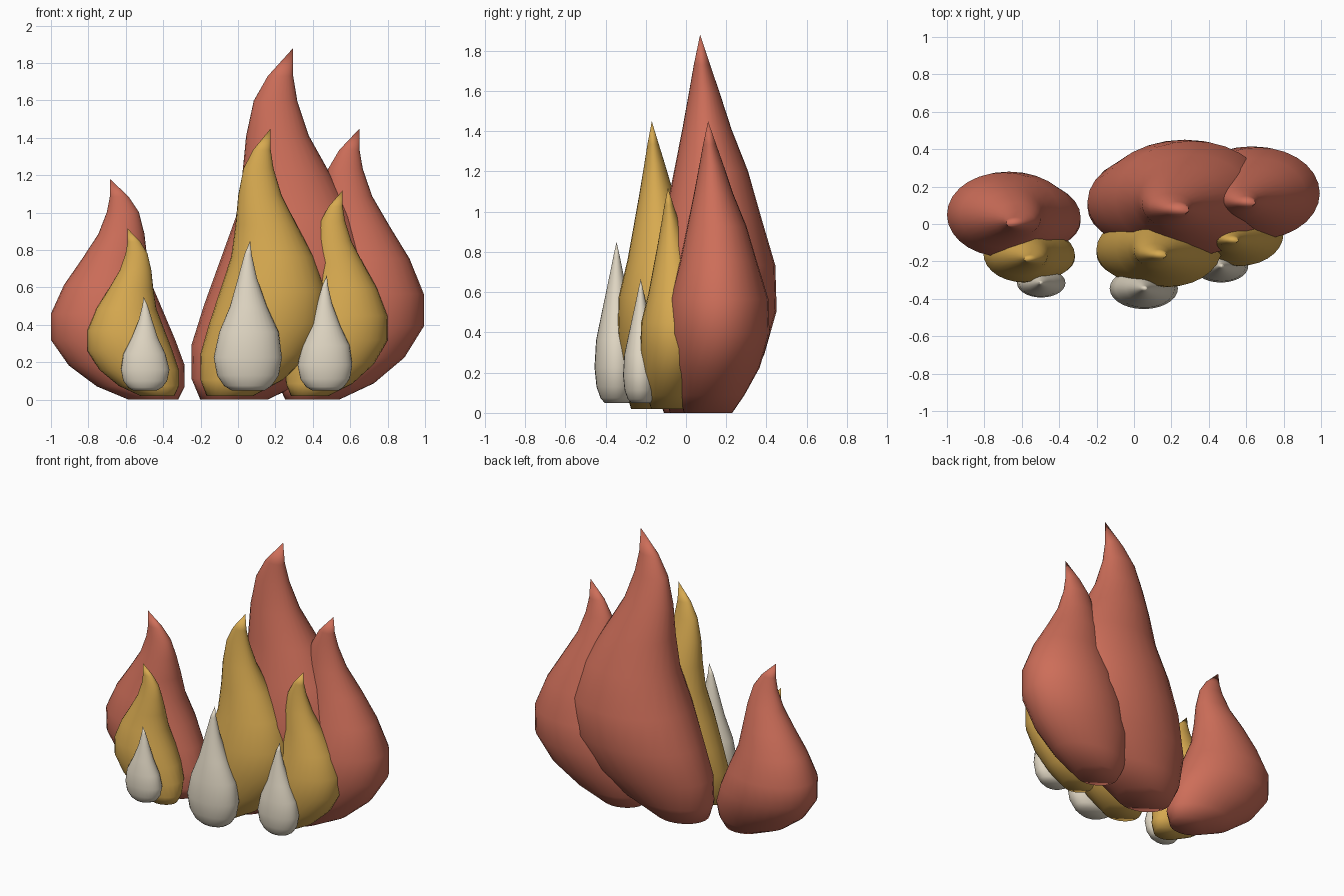
import bpy, bmesh, math

if "Cube" in bpy.data.objects:
    bpy.data.objects.remove(bpy.data.objects["Cube"])

SEGMENTS = 28

# Flame rings: height fraction, inner edge, belly edge, half depth, depth offset (relative to the tip)
FLAME = [
    (0.00, -0.365, -0.100, 0.110, 0.000), (0.06, -0.400, 0.070, 0.150, 0.015),
    (0.155, -0.400, 0.220, 0.200, 0.035), (0.27, -0.350, 0.315, 0.230, 0.050),
    (0.39, -0.290, 0.315, 0.225, 0.050), (0.52, -0.225, 0.245, 0.175, 0.047),
    (0.64, -0.200, 0.147, 0.135, 0.040), (0.75, -0.185, 0.062, 0.090, 0.025),
    (0.85, -0.155, 0.016, 0.055, 0.015), (0.92, -0.100, 0.000, 0.030, 0.007),
]
# Slim teardrop core rings
CORE = [
    (0.00, -0.100, 0.080, 0.060, 0), (0.03, -0.140, 0.115, 0.080, 0),
    (0.10, -0.177, 0.153, 0.100, 0), (0.22, -0.195, 0.170, 0.110, 0),
    (0.39, -0.165, 0.152, 0.102, 0), (0.56, -0.108, 0.090, 0.074, 0),
    (0.75, -0.065, 0.036, 0.042, 0), (0.91, -0.030, 0.008, 0.016, 0),
]


def material(name, color):
    mat = bpy.data.materials.new(name)
    mat.diffuse_color = (*color, 1)
    mat.use_nodes = True
    mat.node_tree.nodes["Principled BSDF"].inputs["Base Color"].default_value = mat.diffuse_color
    return mat


def flame(name, rings, mat, tip, base, scale, side=1):
    """Loft elliptical rings up to a pointed tip; side=-1 mirrors the lean."""
    tx, ty, tz = tip
    bm = bmesh.new()
    loops = []
    for t, inner, belly, depth, shift in rings:
        cx, rx = (inner + belly) / 2, (belly - inner) / 2
        loop = []
        for i in range(SEGMENTS):
            a = math.tau * i / SEGMENTS
            loop.append(bm.verts.new((
                tx + side * scale * (cx + rx * math.cos(a)),
                ty + scale * (shift + depth * math.sin(a)),
                base + t * (tz - base))))
        loops.append(loop)
    for low, high in zip(loops, loops[1:]):
        for i in range(SEGMENTS):
            j = (i + 1) % SEGMENTS
            bm.faces.new((low[i], low[j], high[j], high[i]))
    point = bm.verts.new(tip)
    top = loops[-1]
    for i in range(SEGMENTS):
        bm.faces.new((top[i], top[(i + 1) % SEGMENTS], point))
    bm.faces.new(loops[0])
    bmesh.ops.recalc_face_normals(bm, faces=bm.faces)
    for f in bm.faces:
        f.smooth = True
    mesh = bpy.data.meshes.new(name)
    bm.to_mesh(mesh)
    bm.free()
    mesh.materials.append(mat)
    obj = bpy.data.objects.new(name, mesh)
    bpy.context.collection.objects.link(obj)


red = material("flame_red", (0.61, 0.155, 0.10))
yellow = material("flame_yellow", (0.68, 0.40, 0.08))
cream = material("flame_cream", (0.75, 0.68, 0.55))

# Large outer flames
flame("outer_flame_centre", FLAME, red, (0.295, 0.07, 1.88), 0, 1.36)
flame("outer_flame_right", FLAME, red, (0.65, 0.11, 1.45), 0, 1.09)
flame("outer_flame_left", FLAME, red, (-0.685, 0.0, 1.18), 0, 1.0, -1)

# Middle flames
flame("middle_flame_centre", FLAME, yellow, (0.175, -0.17, 1.45), 0.02, 0.94)
flame("middle_flame_right", FLAME, yellow, (0.56, -0.09, 1.12), 0.02, 0.76)
flame("middle_flame_left", FLAME, yellow, (-0.59, -0.19, 0.915), 0.02, 0.685, -1)

# Bright cores in front
flame("core_flame_centre", CORE, cream, (0.065, -0.345, 0.85), 0.05, 1.0)
flame("core_flame_right", CORE, cream, (0.475, -0.225, 0.665), 0.05, 0.80)
flame("core_flame_left", CORE, cream, (-0.505, -0.315, 0.55), 0.05, 0.71, -1)
